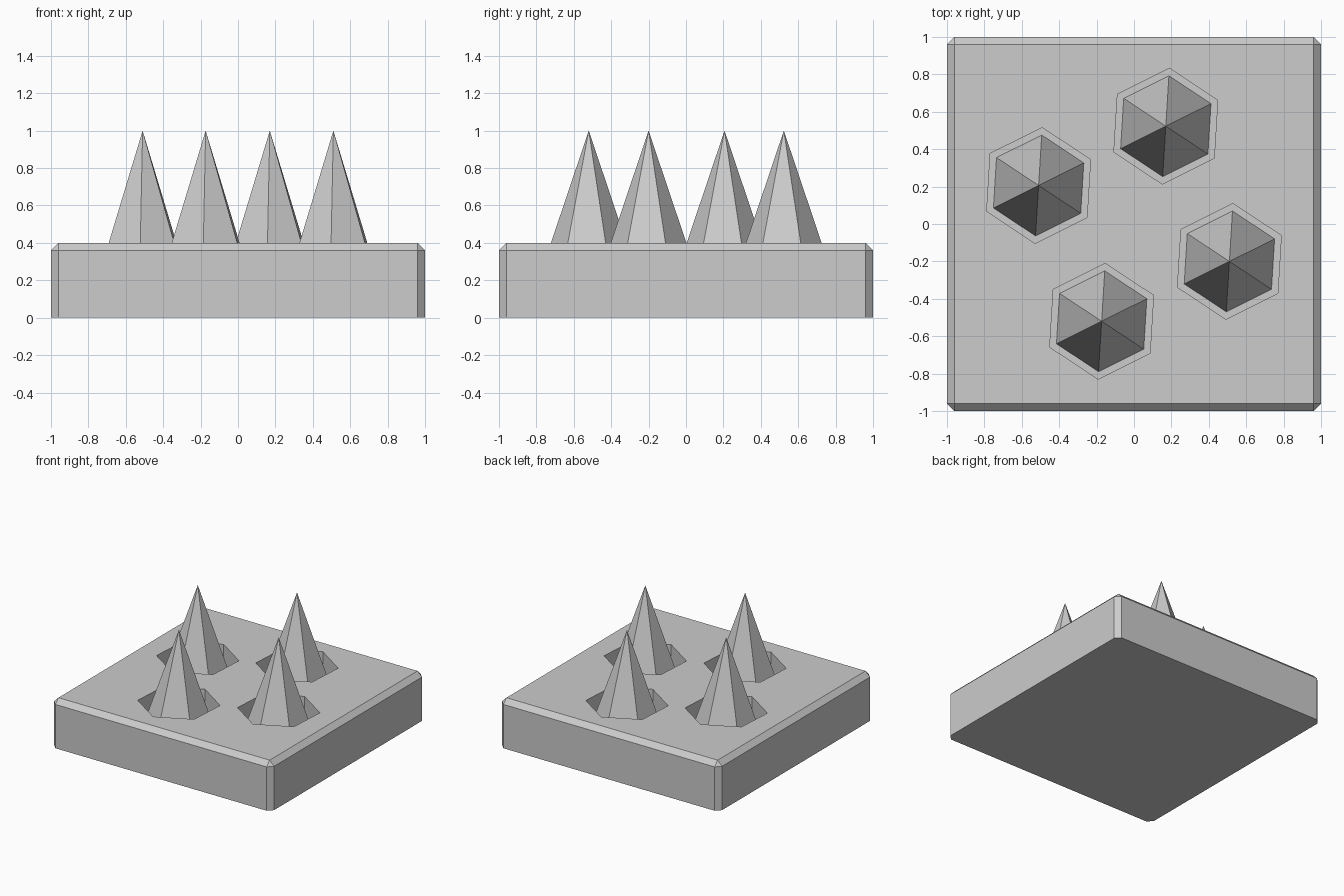
import bpy
import bmesh
import math

cube = bpy.data.objects.get("Cube")
if cube:
    bpy.data.objects.remove(cube, do_unlink=True)

SIZE, HEIGHT, CHAMFER = 2.0, 0.4, 0.04
FLOOR, TIP = 0.2, 1.0
HOLE_RADIUS, SPIKE_RADIUS = 0.31, 0.27
TWIST = math.radians(86.5)

stone = bpy.data.materials.new("stone_grey")
stone.use_nodes = True
GREY = (0.604, 0.604, 0.604, 1.0)
stone.diffuse_color = GREY
shader = next(n for n in stone.node_tree.nodes if n.type == 'BSDF_PRINCIPLED')
shader.inputs["Base Color"].default_value = GREY
shader.inputs["Roughness"].default_value = 0.9


def finish(bm, name):
    """Turn a bmesh into a flat shaded object in the scene."""
    mesh = bpy.data.meshes.new(name)
    bm.to_mesh(mesh)
    bm.free()
    mesh.materials.append(stone)
    obj = bpy.data.objects.new(name, mesh)
    bpy.context.collection.objects.link(obj)
    return obj


def hex_cone(name, x, y, bottom, top, radius, top_radius):
    """Six-sided cone or prism standing between two heights."""
    bm = bmesh.new()
    bmesh.ops.create_cone(bm, cap_ends=True, segments=6, radius1=radius,
                          radius2=top_radius, depth=top - bottom)
    # Bring a corner of the hexagon onto +x, then turn it to the shared twist
    corner = max(bm.verts, key=lambda v: v.co.xy.length).co
    turn = TWIST - math.atan2(corner.y, corner.x)
    for v in bm.verts:
        cx, cy = v.co.x, v.co.y
        v.co.x = cx * math.cos(turn) - cy * math.sin(turn) + x
        v.co.y = cx * math.sin(turn) + cy * math.cos(turn) + y
        v.co.z += (bottom + top) / 2
    return finish(bm, name)


# Base slab, chamfered everywhere except around the underside
bm = bmesh.new()
bmesh.ops.create_cube(bm, size=1)
for v in bm.verts:
    v.co.x *= SIZE
    v.co.y *= SIZE
    v.co.z = (v.co.z + 0.5) * HEIGHT
edges = [e for e in bm.edges if max(v.co.z for v in e.verts) > HEIGHT / 2]
bmesh.ops.bevel(bm, geom=edges, offset=CHAMFER, segments=1,
                affect='EDGES', profile=0.5)
base = finish(bm, "base_slab")

# Four spikes, each rising out of its own hexagonal pit
positions = {"back_left": (0.17, 0.523), "front_left": (0.51, -0.2),
             "back_right": (-0.51, 0.206), "front_right": (-0.173, -0.52)}
for corner_name, (x, y) in positions.items():
    cutter = hex_cone("pit_cutter_" + corner_name, x, y, FLOOR,
                      HEIGHT + 0.1, HOLE_RADIUS, HOLE_RADIUS)
    cutter.hide_render = True
    cut = base.modifiers.new("pit_" + corner_name, 'BOOLEAN')
    cut.operation = 'DIFFERENCE'
    cut.solver = 'EXACT'
    cut.object = cutter
    bpy.context.view_layer.objects.active = base
    bpy.ops.object.modifier_apply(modifier=cut.name)
    bpy.data.objects.remove(cutter, do_unlink=True)
    hex_cone("spike_" + corner_name, x, y, FLOOR, TIP, SPIKE_RADIUS, 0)
